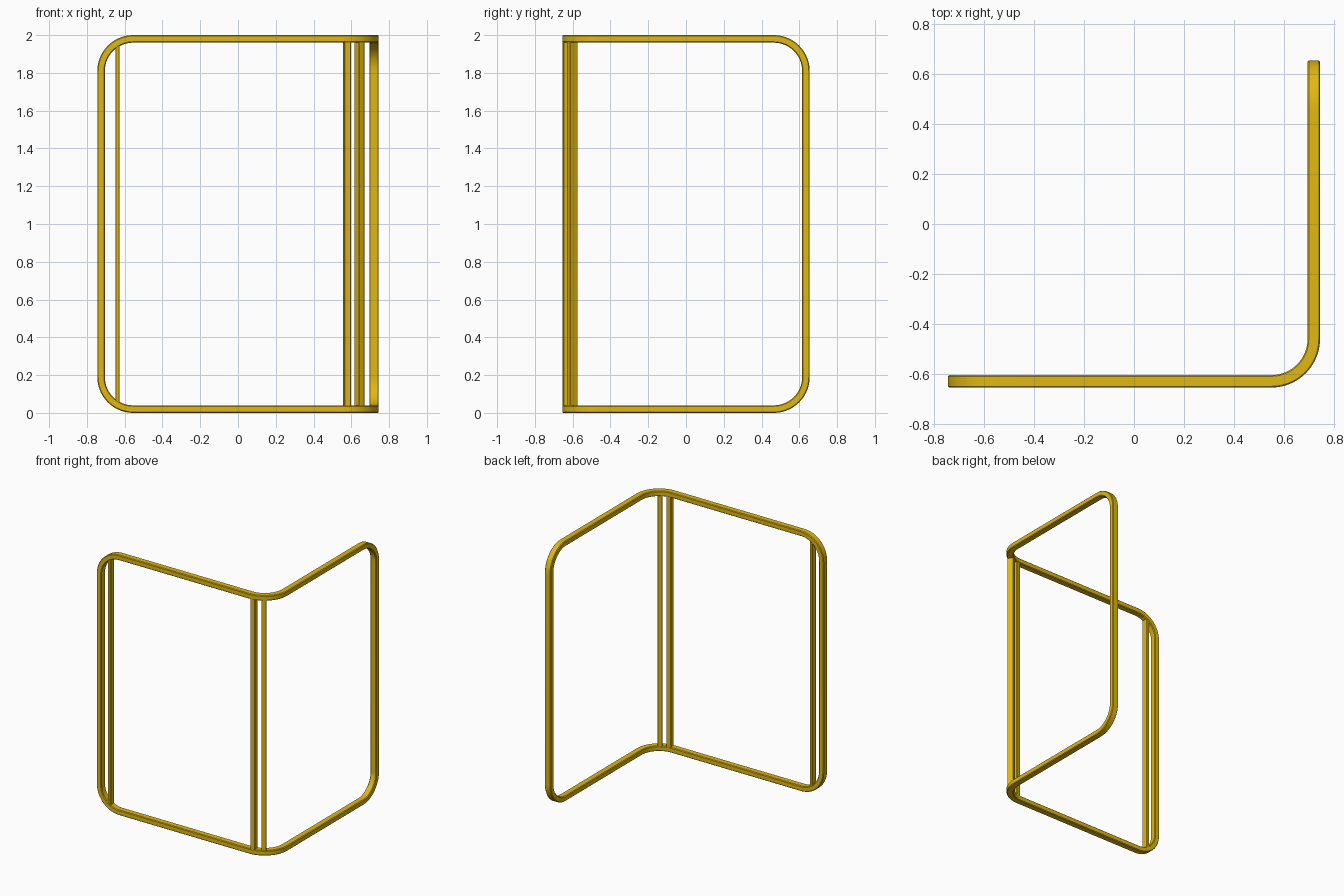
import bpy, bmesh, math

if "Cube" in bpy.data.objects:
    bpy.data.objects.remove(bpy.data.objects["Cube"])

gold = bpy.data.materials.new("golden_yellow")
gold.diffuse_color = (0.75, 0.48, 0.006, 1)
gold.use_nodes = True
gold.node_tree.nodes["Principled BSDF"].inputs["Base Color"].default_value = gold.diffuse_color

# Plan of the frame: straight front run, quarter bend, straight side run
X0, Y0 = -0.745, -0.63            # start of the centre line
CX, CY, R = 0.55, -0.46, 0.17     # bend centre and radius
L1, LA, L2 = CX - X0, R * math.pi / 2, 0.655 - CY
TOTAL = L1 + LA + L2
H = 2.0
TUBE, DEPTH, CH = 0.04, 0.05, 0.005


def fold(s, z, v):
    """Unfolded position s, height z, outward offset v -> bent 3D point."""
    if s < L1:
        return (X0 + s, Y0 - v, z)
    if s < L1 + LA:
        a = (s - L1) / R
        return (CX + (R + v) * math.sin(a), CY - (R + v) * math.cos(a), z)
    return (CX + R + v, CY + s - L1 - LA, z)


def finish(name, bm):
    bmesh.ops.recalc_face_normals(bm, faces=bm.faces[:])
    me = bpy.data.meshes.new(name)
    bm.to_mesh(me)
    bm.free()
    me.materials.append(gold)
    ob = bpy.data.objects.new(name, me)
    bpy.context.collection.objects.link(ob)
    bpy.ops.object.select_all(action='DESELECT')
    ob.select_set(True)
    bpy.context.view_layer.objects.active = ob
    bpy.ops.object.shade_smooth_by_angle(angle=math.radians(30))
    return ob


def chamfered(w, d, c):
    """Chamfered rectangle centred on the origin."""
    a, b = w / 2, d / 2
    return [(a - c, -b), (a, -b + c), (a, b - c), (a - c, b),
            (-a + c, b), (-a, b - c), (-a, -b + c), (-a + c, -b)]


# Bent outer frame: rounded rectangle loop swept with the tube profile
RAD, N = 0.19, 14
path = []   # (s, z, normal_s, normal_z) on the outer outline
corners = [(RAD, RAD, 180), (TOTAL - RAD, RAD, 270),
           (TOTAL - RAD, H - RAD, 0), (RAD, H - RAD, 90)]
bend = [L1 + LA * i / 16 for i in range(17)]
for k, (cs, cz, a0) in enumerate(corners):
    for i in range(N + 1):
        a = math.radians(a0 + 90 * i / N)
        path.append((cs + RAD * math.cos(a), cz + RAD * math.sin(a),
                     math.cos(a), math.sin(a)))
    if k == 0:
        path += [(s, 0, 0, -1) for s in bend]
    if k == 2:
        path += [(s, H, 0, 1) for s in reversed(bend)]

bm = bmesh.new()
rings = []
for s, z, ns, nz in path:
    rings.append([bm.verts.new(fold(s + ns * (u - TUBE / 2), z + nz * (u - TUBE / 2), v))
                  for u, v in chamfered(TUBE, DEPTH, CH)])
for i, r in enumerate(rings):
    q = rings[(i + 1) % len(rings)]
    for j in range(8):
        bm.faces.new((r[j], r[(j + 1) % 8], q[(j + 1) % 8], q[j]))
finish("bent_frame", bm)


# Upright posts standing between the bottom and top rails
def post(name, s, width, z0):
    bm = bmesh.new()
    x, y, _ = fold(s, 0, 0)
    a = min(max((s - L1) / R, 0), math.pi / 2)
    ends = []
    for z in (z0, H - z0):
        ends.append([bm.verts.new((x + u * math.cos(a) + v * math.sin(a),
                                   y + u * math.sin(a) - v * math.cos(a), z))
                     for u, v in chamfered(width, DEPTH - 0.002, 0.003)])
    lo, hi = ends
    for j in range(8):
        bm.faces.new((lo[j], lo[(j + 1) % 8], hi[(j + 1) % 8], hi[j]))
    bm.faces.new(lo)
    bm.faces.new(hi)
    finish(name, bm)


post("left_post", -0.638 - X0, 0.023, 0.045)
post("bend_post_front", L1 + R * math.radians(9), 0.035, 0.03)
post("bend_post_side", L1 + R * math.radians(33), 0.035, 0.03)
